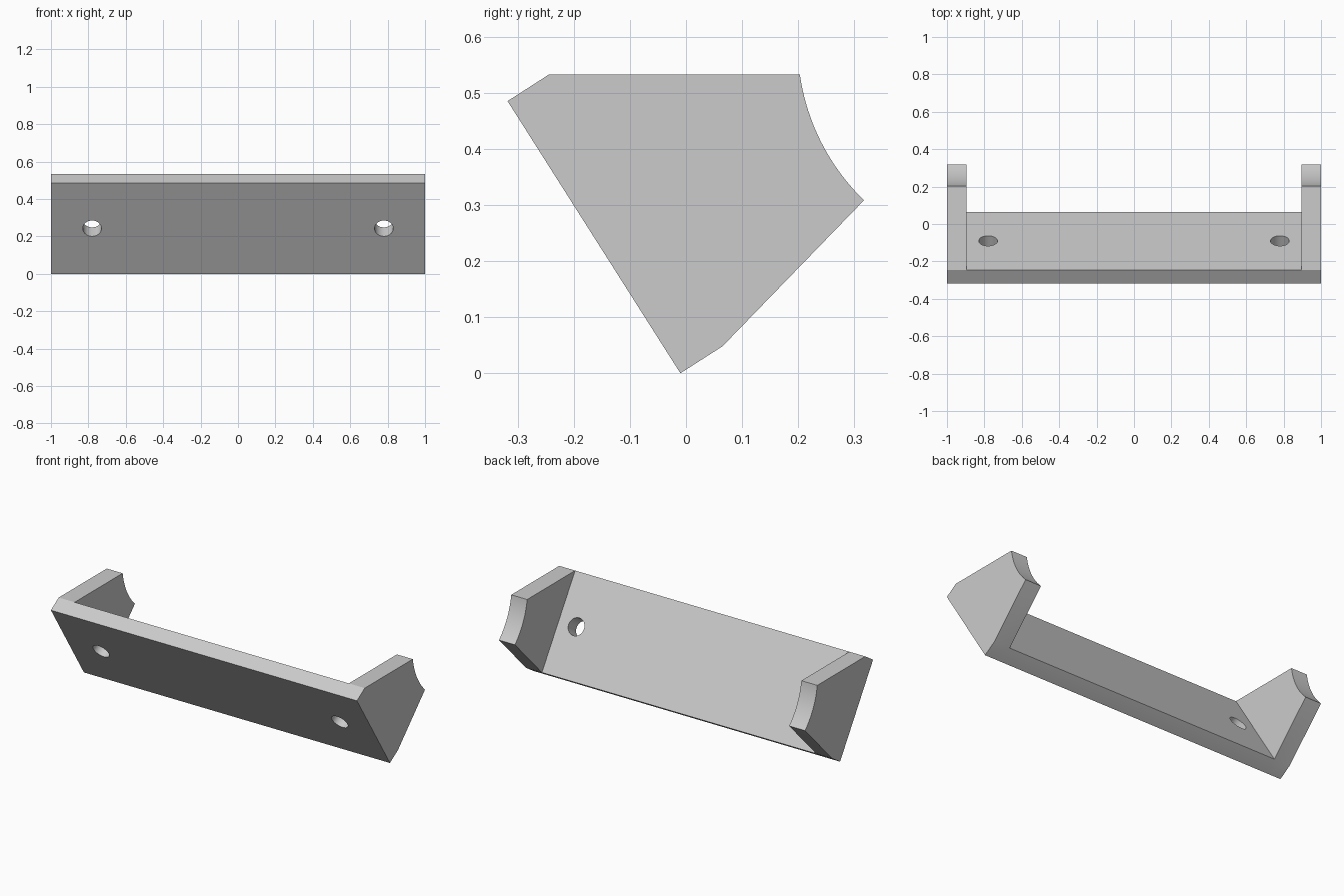
import bpy, bmesh, math
from mathutils import Vector

cube = bpy.data.objects.get("Cube")
if cube:
    bpy.data.objects.remove(cube, do_unlink=True)

HALF = 1.0        # half length of the bracket
INNER = 0.896     # inner side of the end lugs
HOLE_X, HOLE_R = 0.78, 0.05

# Side profile in (y, z): slanted plate corners, then the lug behind it
front_low, front_top = Vector((-0.01, 0.0)), Vector((-0.318, 0.485))
back_top, back_low = Vector((-0.245, 0.532)), Vector((0.065, 0.048))
arc_top, arc_low = Vector((0.203, 0.532)), Vector((0.317, 0.308))
arc_centre = Vector((0.587, 0.587))

# Concave end of the lug
radius = (arc_top - arc_centre).length
a0 = math.atan2(*(arc_top - arc_centre).yx) % math.tau
a1 = math.atan2(*(arc_low - arc_centre).yx) % math.tau
STEPS = 20
arc = []
for i in range(STEPS + 1):
    a = a0 + (a1 - a0) * i / STEPS
    arc.append(arc_centre + radius * Vector((math.cos(a), math.sin(a))))

plate = [front_low, front_top, back_top, back_low]
profile = plate[:3] + arc + [back_low]
count = len(profile)
plate_ids = [0, 1, 2, count - 1]
lug_ids = list(range(2, count))

grey = bpy.data.materials.new("light grey")
grey.use_nodes = True
colour = (0.6, 0.6, 0.6, 1.0)
grey.diffuse_color = colour
grey.node_tree.nodes["Principled BSDF"].inputs["Base Color"].default_value = colour

# Bracket body: a plate joined to a lug at each end
bm = bmesh.new()
rings = [[bm.verts.new((x, p.x, p.y)) for p in profile]
         for x in (-HALF, -INNER, INNER, HALF)]


def skin(ring_a, ring_b, ids):
    """Join two sections along the chosen closed outline."""
    for i, j in zip(ids, ids[1:] + ids[:1]):
        bm.faces.new((ring_a[i], ring_a[j], ring_b[j], ring_b[i]))


skin(rings[0], rings[1], list(range(count)))
skin(rings[1], rings[2], plate_ids)
skin(rings[2], rings[3], list(range(count)))
for end in (rings[0], rings[3]):
    bm.faces.new(end)
for inner in (rings[1], rings[2]):
    bm.faces.new([inner[i] for i in lug_ids])

# Merge the plate faces along the whole length
seams = [e for e in bm.edges if len(e.link_faces) == 2
         and e.calc_face_angle(1.0) < 0.001]
bmesh.ops.recalc_face_normals(bm, faces=bm.faces[:])
mesh = bpy.data.meshes.new("bracket")
bm.to_mesh(mesh)
bm.free()
mesh.materials.append(grey)
bracket = bpy.data.objects.new("bracket", mesh)
bpy.context.collection.objects.link(bracket)

# Screw holes square to the slanted plate
mid = sum(plate, Vector((0, 0))) / 4
across = back_top - front_top
axis = Vector((0, across.x, across.y))
for side in (-1, 1):
    bpy.ops.mesh.primitive_cylinder_add(
        vertices=48, radius=HOLE_R, depth=0.3,
        location=(side * HOLE_X, mid.x, mid.y),
        rotation=axis.to_track_quat('Z', 'Y').to_euler())
    cutter = bpy.context.object
    cutter.name = "hole_cutter"
    cutter.hide_render = True
    cutter.data.materials.append(grey)
    cut = bracket.modifiers.new("screw_hole", 'BOOLEAN')
    cut.operation = 'DIFFERENCE'
    cut.solver = 'EXACT'
    cut.object = cutter
    bpy.ops.object.select_all(action='DESELECT')
    bracket.select_set(True)
    bpy.context.view_layer.objects.active = bracket
    bpy.ops.object.modifier_apply(modifier=cut.name)
    bpy.data.objects.remove(cutter, do_unlink=True)

bpy.ops.object.shade_smooth_by_angle(angle=math.radians(25))
